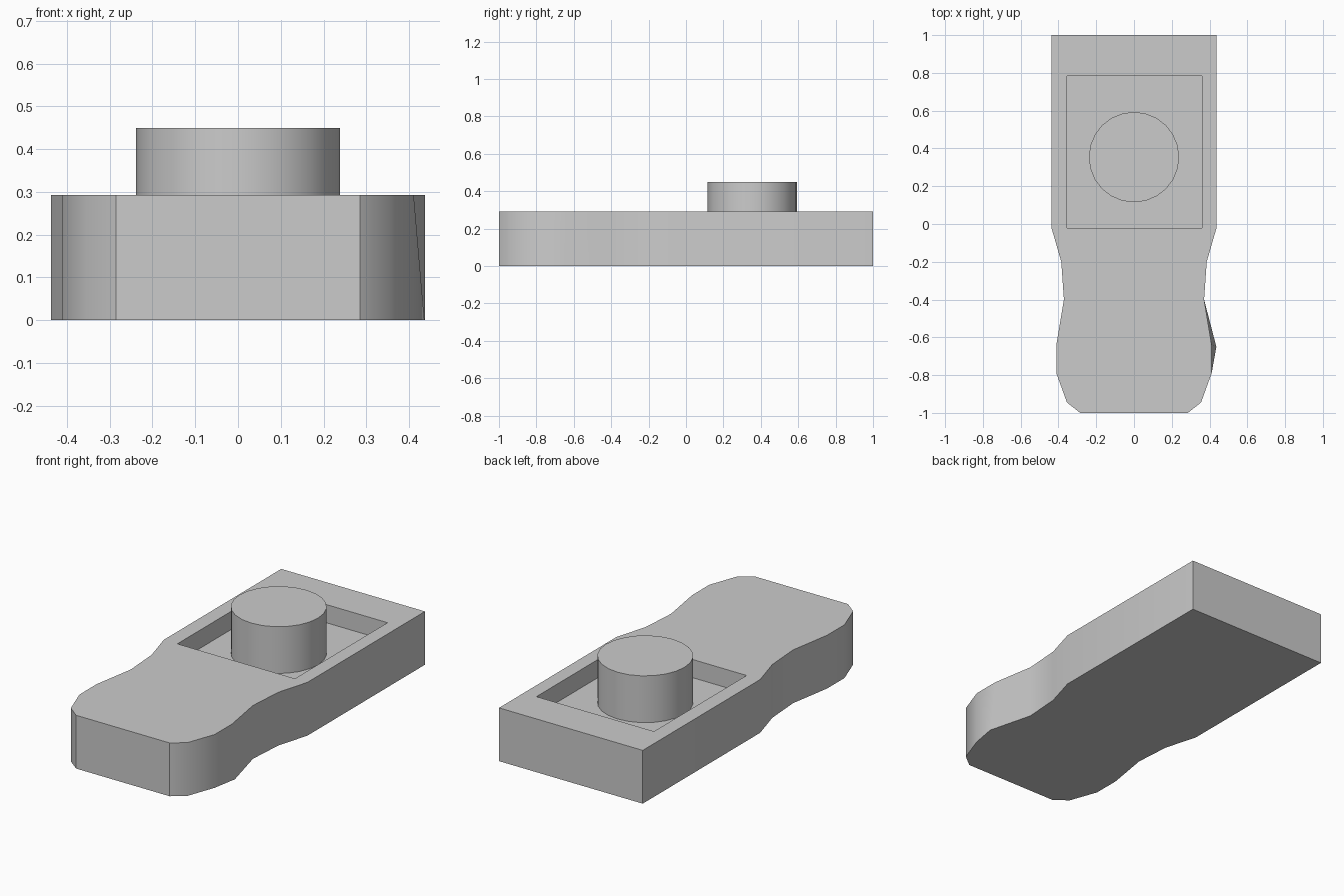
import bpy, bmesh, math

if "Cube" in bpy.data.objects:
    bpy.data.objects.remove(bpy.data.objects["Cube"])

H = 0.293        # plate thickness
FLOOR = 0.193    # recess floor height


def smooth(obj, deg):
    bpy.ops.object.select_all(action='DESELECT')
    obj.select_set(True)
    bpy.context.view_layer.objects.active = obj
    bpy.ops.object.shade_smooth_by_angle(angle=math.radians(deg))


# Plate: half outline from the back to the rounded front, mirrored and extruded
half = [(0.437, 1.0), (0.437, -0.02), (0.385, -0.2), (0.371, -0.4),
        (0.411, -0.64), (0.411, -0.79), (0.355, -0.945), (0.285, -1.0)]
outline = half + [(-x, y) for x, y in reversed(half)]
bm = bmesh.new()
low = [bm.verts.new((x, y, 0)) for x, y in outline]
high = [bm.verts.new((x, y, H)) for x, y in outline]
low[4].co.x, low[4].co.y = 0.436, -0.65   # flared lower corner on the right side
bm.faces.new(low)
bm.faces.new(high)
n = len(outline)
for i in range(n):
    j = (i + 1) % n
    bm.faces.new((low[i], low[j], high[j], high[i]))
bmesh.ops.recalc_face_normals(bm, faces=bm.faces)
mesh = bpy.data.meshes.new("plate")
bm.to_mesh(mesh)
bm.free()
plate = bpy.data.objects.new("plate", mesh)
bpy.context.collection.objects.link(plate)

# Rectangular recess cut into the top
bpy.ops.mesh.primitive_cube_add(size=1, location=(0.003, 0.382, FLOOR + 0.2))
cutter = bpy.context.object
cutter.name = "recess_cutter"
cutter.scale = (0.715, 0.805, 0.4)
cutter.hide_render = True
bpy.context.view_layer.update()
cut = plate.modifiers.new("recess", 'BOOLEAN')
cut.operation = 'DIFFERENCE'
cut.solver = 'EXACT'
cut.object = cutter
bpy.context.view_layer.objects.active = plate
bpy.ops.object.modifier_apply(modifier=cut.name)
bpy.data.objects.remove(cutter)
smooth(plate, 32)

# Round stud standing on the recess floor
bpy.ops.mesh.primitive_cylinder_add(vertices=24, radius=0.239, depth=0.45 - FLOOR,
                                    location=(0, 0.354, (0.45 + FLOOR) / 2))
stud = bpy.context.object
stud.name = "stud"
smooth(stud, 32)
